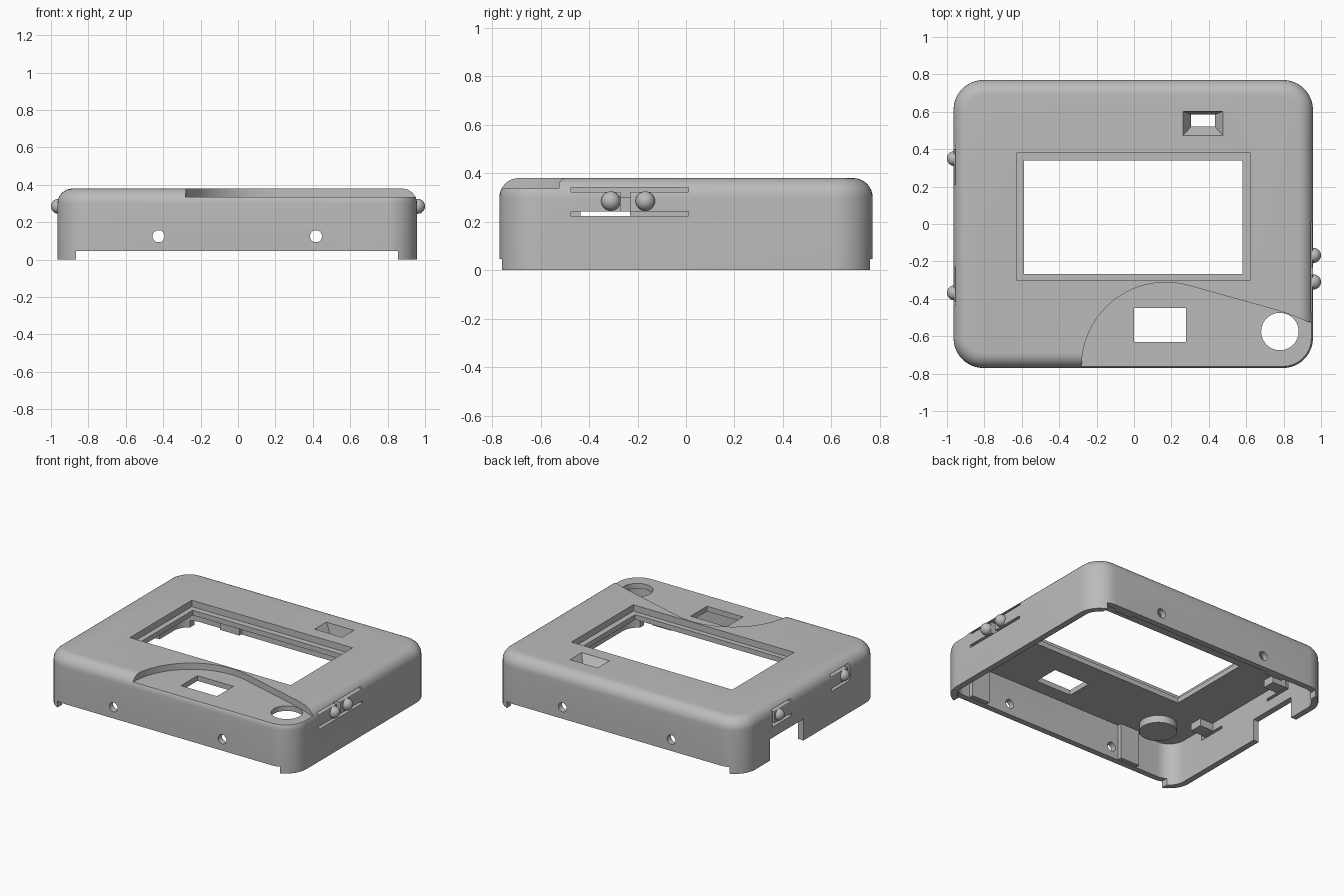
import bpy, bmesh
from math import sin, cos, pi, radians
from mathutils import Matrix

if "Cube" in bpy.data.objects:
    bpy.data.objects.remove(bpy.data.objects["Cube"], do_unlink=True)

grey = bpy.data.materials.new("matte_grey")
grey.use_nodes = True
grey.diffuse_color = (0.5, 0.5, 0.5, 1)
grey.node_tree.nodes["Principled BSDF"].inputs["Base Color"].default_value = (0.5, 0.5, 0.5, 1)


def finish(name, bm):
    bmesh.ops.recalc_face_normals(bm, faces=bm.faces)
    mesh = bpy.data.meshes.new(name)
    bm.to_mesh(mesh)
    bm.free()
    mesh.materials.append(grey)
    obj = bpy.data.objects.new(name, mesh)
    bpy.context.collection.objects.link(obj)
    return obj


def loft(name, rings):
    """Closed solid through rings of (points, height)."""
    bm = bmesh.new()
    loops = [[bm.verts.new((x, y, z)) for x, y in pts] for pts, z in rings]
    n = len(loops[0])
    for a, b in zip(loops, loops[1:]):
        for i in range(n):
            j = (i + 1) % n
            bm.faces.new((a[i], a[j], b[j], b[i]))
    bm.faces.new(loops[0])
    bm.faces.new(loops[-1])
    return finish(name, bm)


def rect(x0, x1, y0, y1):
    return [(x0, y0), (x1, y0), (x1, y1), (x0, y1)]


def box(name, x0, x1, y0, y1, z0, z1):
    return loft(name, [(rect(x0, x1, y0, y1), z0), (rect(x0, x1, y0, y1), z1)])


def cylinder(name, loc, r, depth, along_y=False):
    bm = bmesh.new()
    m = Matrix.Translation(loc)
    if along_y:
        m = m @ Matrix.Rotation(pi / 2, 4, 'X')
    bmesh.ops.create_cone(bm, cap_ends=True, segments=40, radius1=r, radius2=r,
                          depth=depth, matrix=m)
    return finish(name, bm)


X0, X1, Y, TOP, CEIL = -0.965, 0.957, 0.77, 0.38, 0.30


def outline(inset, radius=0.16, steps=10):
    """Rounded rectangle of the case, moved inwards."""
    r = radius - inset
    pts = []
    corners = [(X1 - radius, Y - radius), (X0 + radius, Y - radius),
               (X0 + radius, radius - Y), (X1 - radius, radius - Y)]
    for k, (cx, cy) in enumerate(corners):
        for i in range(steps + 1):
            a = (k + i / steps) * pi / 2
            pts.append((cx + r * cos(a), cy + r * sin(a)))
    return pts


def smooth(obj):
    bpy.ops.object.select_all(action='DESELECT')
    obj.select_set(True)
    bpy.context.view_layer.objects.active = obj
    bpy.ops.object.shade_smooth_by_angle(angle=radians(30))


# Shell with rounded top edge
F = 0.08
rings = [(outline(0), 0)]
for i in range(9):
    a = i / 8 * pi / 2
    rings.append((outline(F * (1 - cos(a))), TOP - F + F * sin(a)))
case = loft("case_shell", rings)


def cut(tool):
    bpy.context.view_layer.objects.active = case
    mod = case.modifiers.new("cut", 'BOOLEAN')
    mod.operation = 'DIFFERENCE'
    mod.solver = 'EXACT'
    mod.object = tool
    bpy.ops.object.modifier_apply(modifier=mod.name)
    bpy.data.objects.remove(tool, do_unlink=True)


# Hollow inside, open underneath
cut(loft("cavity", [(outline(0.042), -0.1), (outline(0.042), CEIL)]))

# Lowered area bounded by an arc and a sloping lip
lip = [(-0.28, -0.9)]
for i in range(25):
    a = pi - i / 24 * (pi - radians(74))
    lip.append((0.17 + 0.45 * cos(a), -0.762 + 0.45 * sin(a)))
lip += [(0.79, -0.468), (0.87, -0.498), (0.93, -0.523), (1.1, -0.527), (1.1, -0.9)]
cut(loft("lowered_area", [(lip, 0.336), (lip, 0.5)]))

# Screen opening with a stepped border
cut(box("screen_recess", -0.625, 0.62, -0.303, 0.382, 0.335, 0.5))
cut(box("screen_hole", -0.588, 0.58, -0.267, 0.34, 0.1, 0.45))

# Tapered small window, keypad window and round hole
small, large = rect(0.305, 0.433, 0.52, 0.585), rect(0.262, 0.476, 0.473, 0.602)
cut(loft("small_window", [(small, 0.2), (small, 0.31), (large, TOP - 0.001), (large, 0.5)]))
cut(box("front_window", 0, 0.278, -0.63, -0.448, 0.2, 0.5))
cut(cylinder("round_hole", (0.78, -0.575, 0.35), 0.1, 0.3))

# Screw holes, long bottom cut-outs and side notch
for x in (-0.425, 0.417):
    cut(cylinder("screw_hole", (x, 0, 0.125), 0.032, 2, True))
cut(box("bottom_cut", -0.867, 0.855, -1, 1, -0.1, 0.046))
cut(box("side_notch", -1.1, -0.85, 0.08, 0.45, -0.1, 0.15))

# Slots that free the springy button tongues
for z0, z1 in ((0.224, 0.243), (0.323, 0.341)):
    cut(box("right_slot", 0.905, 1.1, -0.475, 0.01, z0, z1))
cut(box("right_gap", 0.905, 1.1, -0.27, -0.232, 0.235, 0.33))
for y0, y1, e0, e1 in ((0.21, 0.42, 0.40, 0.42), (-0.435, -0.23, -0.435, -0.415)):
    for z0, z1 in ((0.224, 0.243), (0.323, 0.341)):
        cut(box("left_slot", -1.1, -0.91, y0, y1, z0, z1))
    cut(box("left_gap", -1.1, -0.91, e0, e1, 0.235, 0.33))
smooth(case)

# Ball buttons with blocks behind them
for side, ys in ((1, (-0.31, -0.168)), (-1, (0.35, -0.368))):
    for y in ys:
        bm = bmesh.new()
        bmesh.ops.create_uvsphere(bm, u_segments=28, v_segments=16, radius=0.04,
                                  matrix=Matrix.Translation((side * 0.96, y, 0.285)))
        smooth(finish("button_ball", bm))
        xs = sorted((side * 0.93, side * 0.82))
        w = 0.035 if side > 0 else 0.06
        if side < 0:
            w = 0.045
        box("button_block", *xs, y - w, y + w, 0.246, 0.298)

# Ribs inside the front and back walls
for x0, x1 in ((-0.63, -0.48), (0.61, 0.75)):
    for s in (-1, 1):
        ys = sorted((s * 0.74, s * 0.70))
        box("wall_rib", x0, x1, *ys, 0.05, 0.305)

# Round boss under the top
smooth(cylinder("ceiling_boss", (-0.67, -0.56, 0.28), 0.12, 0.06))
